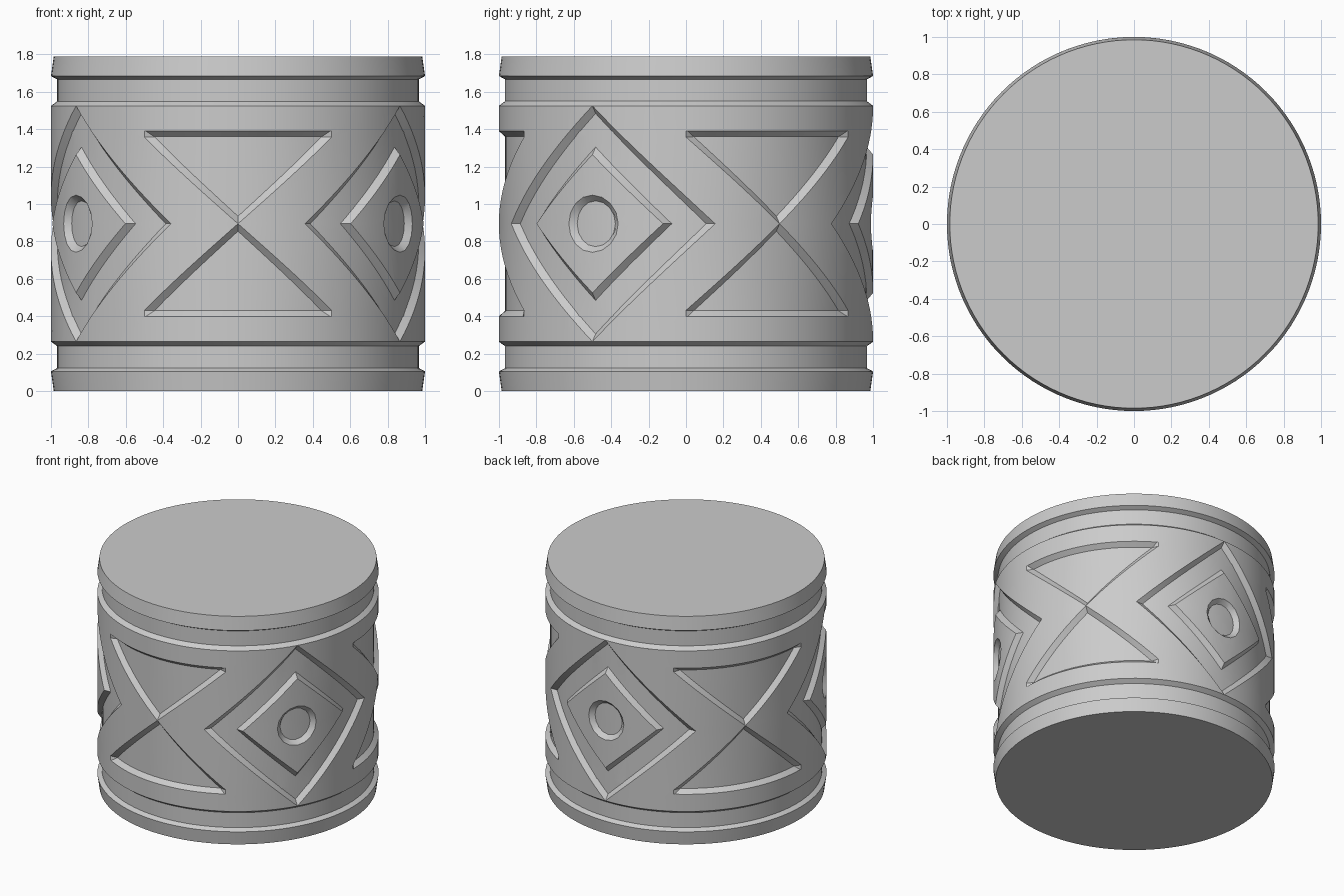
import bpy, bmesh
from math import pi, sin, cos
from mathutils import Vector

if "Cube" in bpy.data.objects:
    bpy.data.objects.remove(bpy.data.objects["Cube"], do_unlink=True)

HEIGHT = 1.789
MID = HEIGHT / 2
HALF = 0.63            # half height of the carved band
CELL = pi / 3          # angle from a diamond centre to an hourglass centre
COLUMNS = 20
SEGMENTS = COLUMNS * 6
WALL = 0.03            # width of the sloped carving walls
DEPTH = 0.034

stone = bpy.data.materials.new("stone_grey")
stone.use_nodes = True
GREY = (0.6, 0.6, 0.6, 1)
stone.diffuse_color = GREY
stone.node_tree.nodes["Principled BSDF"].inputs["Base Color"].default_value = GREY


def finish(bm, name):
    mesh = bpy.data.meshes.new(name)
    bm.to_mesh(mesh)
    bm.free()
    mesh.materials.append(stone)
    obj = bpy.data.objects.new(name, mesh)
    bpy.context.collection.objects.link(obj)
    bpy.ops.object.select_all(action="DESELECT")
    obj.select_set(True)
    bpy.context.view_layer.objects.active = obj
    bpy.ops.object.shade_smooth_by_angle(angle=pi / 6)


# Carving outlines on the unrolled wall; the inside is left of each edge
def line(*points):
    pts = [Vector((p[0], p[1], 0)) for p in points]
    return list(zip(pts, pts[1:]))


outer_diamond = line((0.68, 0), (0, HALF))
inner_diamond = line((0.445, 0), (0, 0.41))
radius = 0.15 / cos(pi / 16)
eye = line(*[(radius * cos(k * pi / 8), radius * sin(k * pi / 8)) for k in range(5)])
hourglass = line((CELL, 0.495), (0, 0.495)) + line((CELL - 0.56, 0.495), (CELL, 0))


def inside(p, edge):
    a, b = edge
    d = (b - a).normalized()
    return d.x * (p.y - a.y) - d.y * (p.x - a.x)


def ramp(p, shape):
    return max(0, min(1, min(inside(p, e) for e in shape) / WALL))


def wall_radius(p):
    carve = ramp(p, outer_diamond) - ramp(p, inner_diamond) + ramp(p, eye) + ramp(p, hourglass)
    return 1 - DEPTH * carve


def cut(bm, co, normal, reach=None):
    faces = [f for f in bm.faces
             if reach is None or min(v.co.length for v in f.verts) < reach]
    geom = set(faces)
    for f in faces:
        geom.update(f.edges, f.verts)
    bmesh.ops.bisect_plane(bm, geom=list(geom), dist=1e-5, plane_co=co, plane_no=normal)


# One quarter of the repeating pattern, cut along every outline
cell = bmesh.new()
cell.faces.new([cell.verts.new(c) for c in
                ((0, 0, 0), (CELL, 0, 0), (CELL, HALF, 0), (0, HALF, 0))])
for k in range(1, COLUMNS):
    cut(cell, (CELL * k / COLUMNS, 0, 0), (1, 0, 0))
for shape, reach in ((outer_diamond, None), (inner_diamond, None), (hourglass, None), (eye, 0.2)):
    for a, b in shape:
        d = (b - a).normalized()
        normal = Vector((-d.y, d.x, 0))
        cut(cell, a, normal, reach)
        cut(cell, a + normal * WALL, normal, reach)
bmesh.ops.remove_doubles(cell, verts=cell.verts[:], dist=0.003)
for v in cell.verts:
    for axis, limit in ((0, CELL), (1, HALF)):
        for edge in (0, limit):
            if abs(v.co[axis] - edge) < 0.004:
                v.co[axis] = edge

# Carved band: the quarter mirrored both ways and repeated three times
band = bmesh.new()
for turn in range(3):
    for sx in (1, -1):
        for sz in (1, -1):
            made = {}
            for v in cell.verts:
                r = wall_radius(v.co)
                angle = -pi / 6 + turn * 2 * pi / 3 + sx * v.co.x
                made[v] = band.verts.new((r * cos(angle), r * sin(angle), MID + sz * v.co.y))
            for f in cell.faces:
                loop = [made[v] for v in f.verts]
                band.faces.new(loop if sx * sz > 0 else loop[::-1])
cell.free()
bmesh.ops.remove_doubles(band, verts=band.verts[:], dist=1e-4)
finish(band, "carved_band")

# Flared end rims with a recessed neck, closed by a flat cap
RIM = ((0.985, 0), (1, 0.105), (0.967, 0.123), (0.967, 0.24), (1, MID - HALF))


def rim(name, top):
    bm = bmesh.new()
    rings = []
    for r, z in RIM:
        height = HEIGHT - z if top else z
        rings.append([bm.verts.new((r * cos(2 * pi * k / SEGMENTS),
                                    r * sin(2 * pi * k / SEGMENTS), height))
                      for k in range(SEGMENTS)])
    for low, high in zip(rings, rings[1:]):
        for k in range(SEGMENTS):
            n = (k + 1) % SEGMENTS
            loop = [low[k], low[n], high[n], high[k]]
            bm.faces.new(loop[::-1] if top else loop)
    bm.faces.new(rings[0] if top else rings[0][::-1])
    finish(bm, name)


rim("lower_rim", False)
rim("upper_rim", True)
